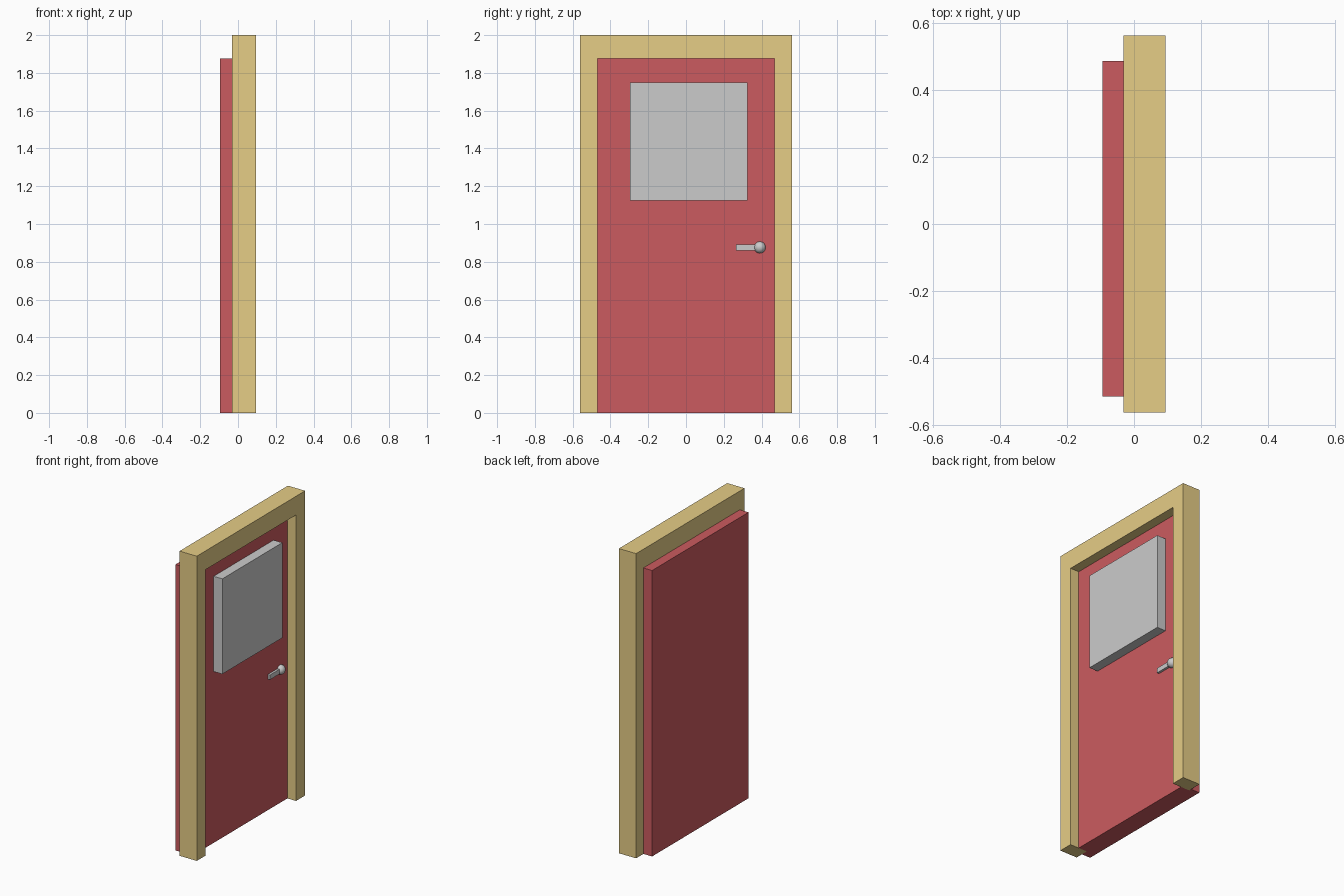
import bpy, bmesh
from mathutils import Matrix

if "Cube" in bpy.data.objects:
    bpy.data.objects.remove(bpy.data.objects["Cube"])


def material(name, rgb):
    m = bpy.data.materials.new(name)
    m.diffuse_color = (*rgb, 1)
    m.use_nodes = True
    m.node_tree.nodes["Principled BSDF"].inputs["Base Color"].default_value = m.diffuse_color
    return m


def finish(name, bm, mat=None):
    bmesh.ops.recalc_face_normals(bm, faces=bm.faces)
    mesh = bpy.data.meshes.new(name)
    bm.to_mesh(mesh)
    bm.free()
    ob = bpy.data.objects.new(name, mesh)
    bpy.context.collection.objects.link(ob)
    if mat:
        mesh.materials.append(mat)
    return ob


def box(name, lo, hi, mat=None):
    bm = bmesh.new()
    size = [b - a for a, b in zip(lo, hi)]
    mid = [(a + b) / 2 for a, b in zip(lo, hi)]
    bmesh.ops.create_cube(bm, size=1, matrix=Matrix.Translation(mid) @ Matrix.Diagonal((*size, 1)))
    return finish(name, bm, mat)


wood = material("tan_wood", (0.79, 0.61, 0.24))
red = material("red_paint", (0.6, 0.105, 0.115))

BACK, FRONT = -0.031, 0.094   # depth of the frame
DOOR = 0.031                  # front face of the door, set inside the opening

# Door frame: one arch-shaped profile extruded through its depth
profile = [(-0.562, 0), (-0.562, 2), (0.562, 2), (0.562, 0),
           (0.468, 0), (0.468, 1.877), (-0.469, 1.877), (-0.469, 0)]
bm = bmesh.new()
face = bm.faces.new([bm.verts.new((BACK, y, z)) for y, z in profile])
ext = bmesh.ops.extrude_face_region(bm, geom=[face], use_keep_orig=True)
bmesh.ops.translate(bm, vec=(FRONT - BACK, 0, 0),
                    verts=[v for v in ext["geom"] if isinstance(v, bmesh.types.BMVert)])
finish("door_frame", bm, wood)

# Thick door panel reaching into the opening, and the raised window block
box("door_panel", (-0.094, -0.514, 0), (DOOR, 0.486, 1.877), red)
box("window_panel", (DOOR, -0.297, 1.125), (FRONT, 0.325, 1.75))

# Handle: lever bar and ball, both half sunk into the door
box("handle_lever", (DOOR - 0.015, 0.265, 0.86), (DOOR + 0.015, 0.391, 0.891))
bm = bmesh.new()
bmesh.ops.create_uvsphere(bm, u_segments=24, v_segments=12, radius=0.031,
                          matrix=Matrix.Translation((DOOR + 0.003, 0.391, 0.876)))
for f in bm.faces:
    f.smooth = True
finish("handle_knob", bm)
